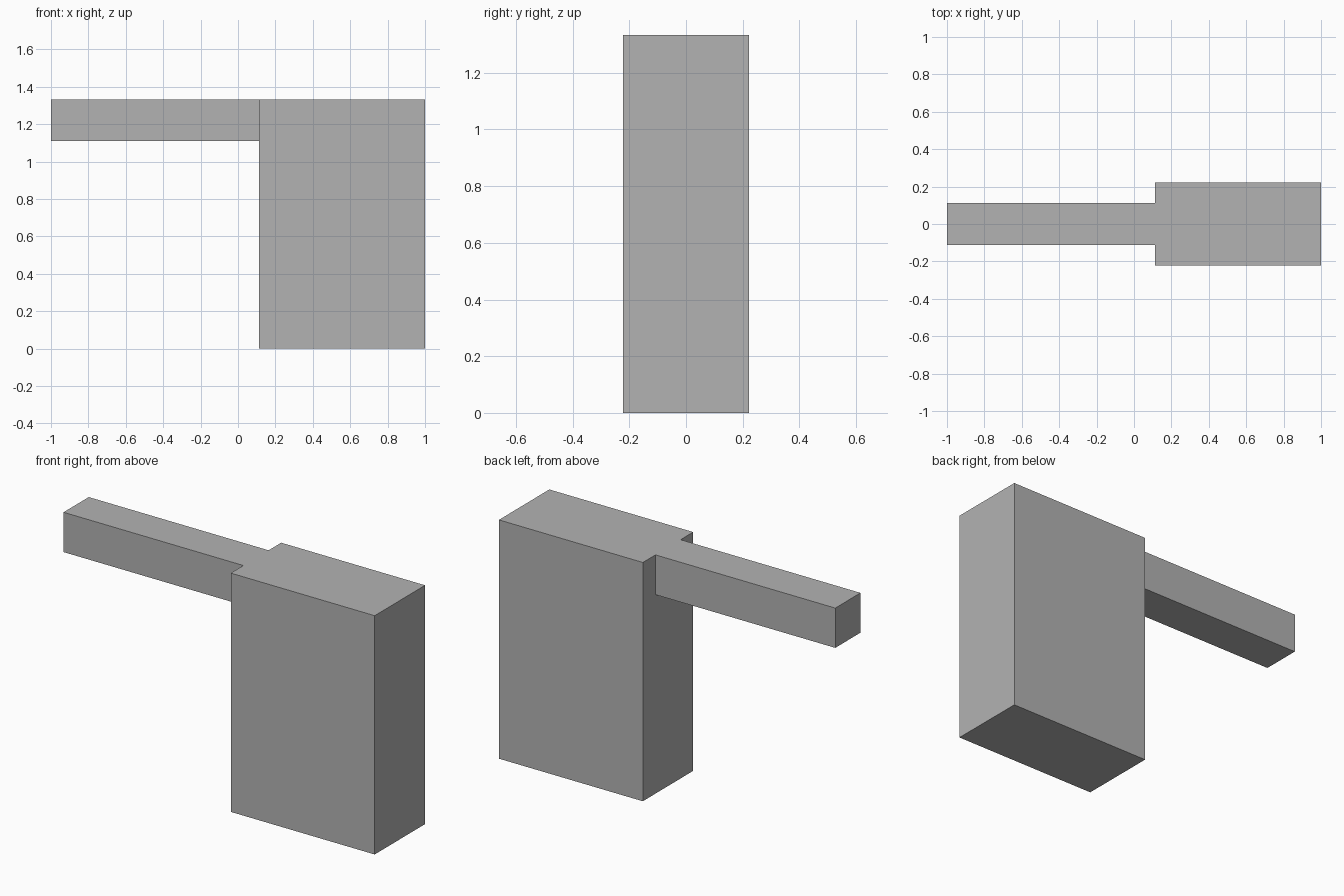
import bpy

cube = bpy.data.objects.get("Cube")
if cube:
    bpy.data.objects.remove(cube, do_unlink=True)

UNIT = 2 / 9  # the whole model is nine units long

grey = bpy.data.materials.new("plain grey")
grey.use_nodes = True
colour = (0.45, 0.45, 0.45, 1)
grey.diffuse_color = colour
grey.node_tree.nodes["Principled BSDF"].inputs["Base Color"].default_value = colour


def box(name, low, high):
    """Add a box between two corners given in units."""
    centre = [(a + b) / 2 * UNIT for a, b in zip(low, high)]
    size = [(b - a) * UNIT for a, b in zip(low, high)]
    bpy.ops.mesh.primitive_cube_add(size=1, location=centre)
    obj = bpy.context.object
    obj.name = name
    obj.scale = size
    bpy.ops.object.transform_apply(location=True, rotation=False, scale=True)
    obj.data.materials.append(grey)
    return obj


# Horizontal arm, run a little way into the block so the two fuse
arm = box("arm_helper", (-4.5, -0.5, 5), (1.5, 0.5, 6))
arm.hide_render = True
arm.hide_set(True)

# Tall block with the arm fused flush to its top
block = box("block_with_arm", (0.5, -1, 0), (4.5, 1, 6))
union = block.modifiers.new("join_arm", 'BOOLEAN')
union.operation = 'UNION'
union.solver = 'EXACT'
union.object = arm
bpy.context.view_layer.objects.active = block
bpy.ops.object.modifier_apply(modifier=union.name)
bpy.data.objects.remove(arm, do_unlink=True)
